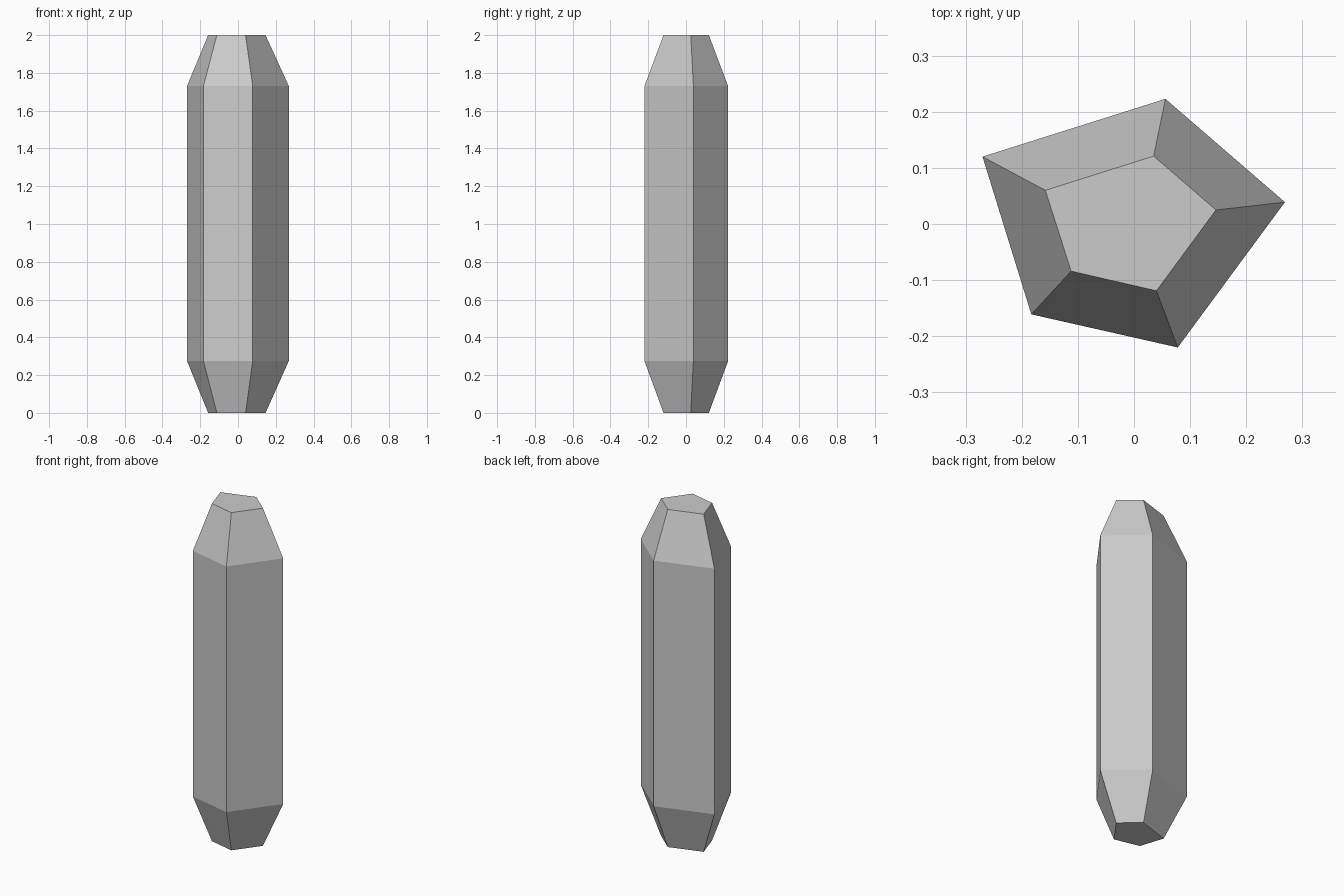
import bpy, bmesh

if "Cube" in bpy.data.objects:
    bpy.data.objects.remove(bpy.data.objects["Cube"])

# Irregular pentagon cross-sections: wide body and narrow end caps (counter-clockwise)
BODY = [(-0.27, 0.12), (-0.183, -0.161), (0.078, -0.22), (0.269, 0.039), (0.056, 0.223)]
CAP = [(-0.158, 0.06), (-0.112, -0.084), (0.04, -0.119), (0.146, 0.025), (0.035, 0.121)]


def loft(name, sections):
    """Skin a stack of (profile, height) sections and close both ends."""
    bm = bmesh.new()
    rings = [[bm.verts.new((x, y, z)) for x, y in profile] for profile, z in sections]
    for low, high in zip(rings, rings[1:]):
        for i in range(len(low)):
            j = (i + 1) % len(low)
            bm.faces.new((low[i], low[j], high[j], high[i]))
    bm.faces.new(rings[0][::-1])
    bm.faces.new(rings[-1])
    bmesh.ops.recalc_face_normals(bm, faces=bm.faces)
    mesh = bpy.data.meshes.new(name)
    bm.to_mesh(mesh)
    bm.free()
    obj = bpy.data.objects.new(name, mesh)
    bpy.context.collection.objects.link(obj)
    return obj


# Faceted column with tapered ends
loft("crystal_column", [(CAP, 0.0), (BODY, 0.275), (BODY, 1.73), (CAP, 2.0)])
